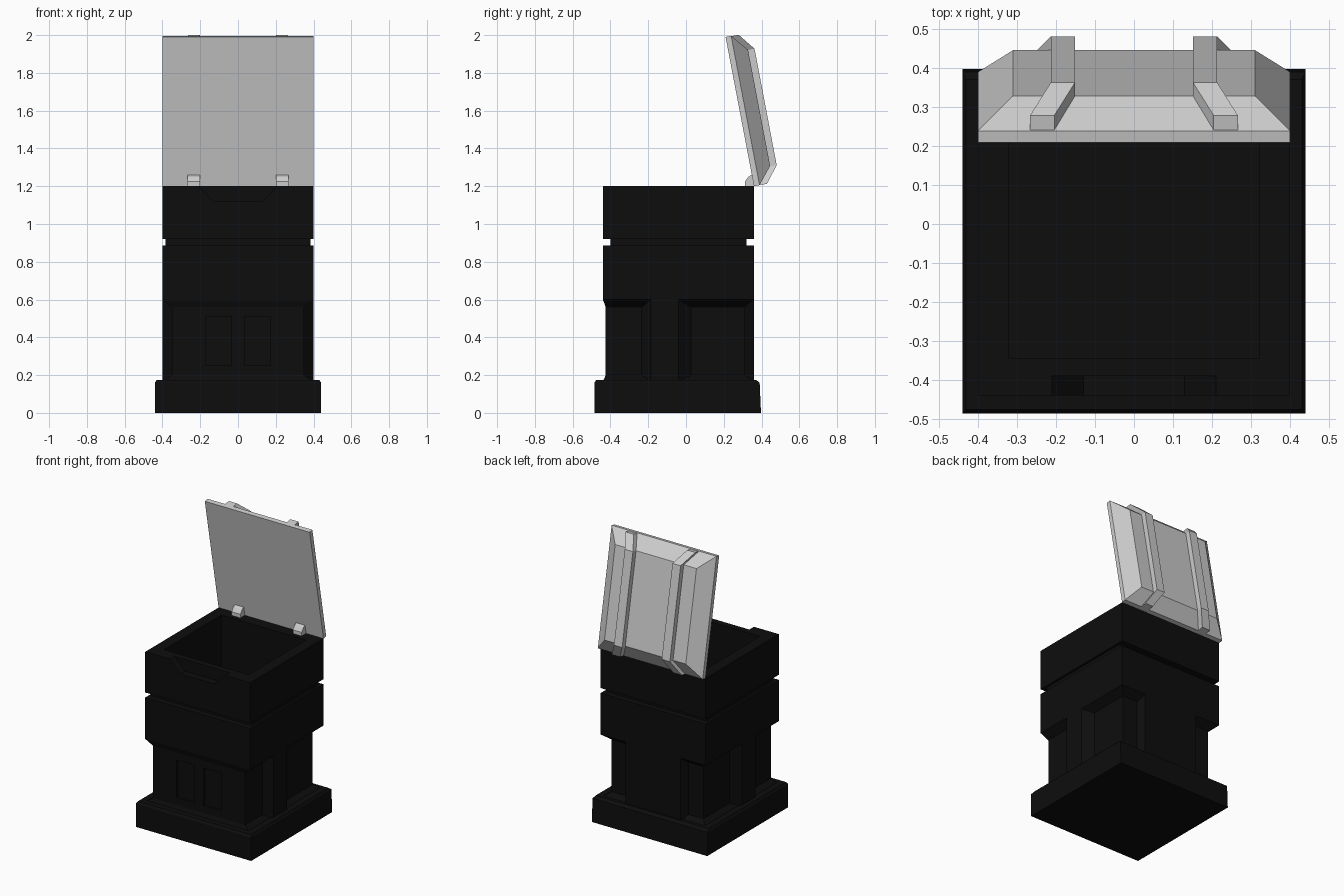
import bpy, bmesh
from mathutils import Vector

if "Cube" in bpy.data.objects:
    bpy.data.objects.remove(bpy.data.objects["Cube"])

black = bpy.data.materials.new("black")
black.diffuse_color = (0.004, 0.004, 0.004, 1)
black.use_nodes = True
black.node_tree.nodes["Principled BSDF"].inputs["Base Color"].default_value = black.diffuse_color


def finish(name, bm, mat=None):
    bmesh.ops.recalc_face_normals(bm, faces=bm.faces)
    me = bpy.data.meshes.new(name)
    bm.to_mesh(me)
    bm.free()
    ob = bpy.data.objects.new(name, me)
    bpy.context.collection.objects.link(ob)
    if mat:
        me.materials.append(mat)
    return ob


def skin(bm, rings):
    """Join equal-length point rings into a closed, capped shell."""
    vs = [[bm.verts.new(p) for p in r] for r in rings]
    n = len(vs[0])
    for a, b in zip(vs, vs[1:]):
        for i in range(n):
            bm.faces.new((a[i], a[(i + 1) % n], b[(i + 1) % n], b[i]))
    bm.faces.new(vs[0])
    bm.faces.new(vs[-1])


def rect(x, y0, y1, z):
    return [(-x, y0, z), (x, y0, z), (x, y1, z), (-x, y1, z)]


def loft(name, levels, mat=None):
    bm = bmesh.new()
    skin(bm, [rect(*lv) for lv in levels])
    return finish(name, bm, mat)


# Plinth, slightly flared at the back
loft("base", [(0.44, -0.485, 0.397, 0), (0.44, -0.485, 0.39, 0.16),
              (0.43, -0.475, 0.37, 0.175)], black)

# Main body: recessed lower part, groove, rim and open cavity in one shell
body = loft("body", [
    (0.40, -0.44, 0.36, 0.165), (0.35, -0.425, 0.31, 0.20),
    (0.35, -0.425, 0.31, 0.56), (0.40, -0.44, 0.36, 0.60),
    (0.40, -0.44, 0.36, 0.885), (0.383, -0.40, 0.32, 0.885),
    (0.383, -0.40, 0.32, 0.92), (0.40, -0.44, 0.36, 0.92),
    (0.40, -0.44, 0.36, 1.20), (0.322, -0.345, 0.28, 1.20),
    (0.322, -0.345, 0.28, 0.60)], black)

# Hand recess in the front rim and two sunken panels below
bm = bmesh.new()
hand = [(-0.21, 1.2), (-0.13, 1.12), (0.13, 1.12), (0.21, 1.2), (0.21, 1.25), (-0.21, 1.25)]
skin(bm, [[(x, y, z) for x, z in hand] for y in (-0.5, -0.39)])
for s in (-1, 1):
    panel = [(0.035, 0.25), (0.172, 0.25), (0.172, 0.51), (0.035, 0.51)]
    skin(bm, [[(s * x, y, z) for x, z in panel] for y in (-0.5, -0.41)])
cutter = finish("front_cutter", bm)
cutter.hide_render = True
cutter.hide_viewport = True
cut = body.modifiers.new("cut", 'BOOLEAN')
cut.operation = 'DIFFERENCE'
cut.solver = 'EXACT'
cut.object = cutter

# Pilasters with sloping flanks on the sides and the back
for s, side in ((-1, "left"), (1, "right")):
    bm = bmesh.new()
    plan = [(0.34, -0.245), (0.40, -0.185), (0.40, -0.04), (0.34, 0.04)]
    skin(bm, [[(s * x, y, z) for x, y in plan] for z in (0.17, 0.6)])
    finish(side + "_pilaster", bm, black)
bm = bmesh.new()
plan = [(-0.24, 0.30), (0.24, 0.30), (0.21, 0.36), (-0.21, 0.36)]
skin(bm, [[(x, y, z) for x, y in plan] for z in (0.17, 0.6)])
finish("back_pilaster", bm, black)

# Open lid: u runs up the lid from the hinge, n points outward
U, N = Vector((0, -0.187, 0.982)), Vector((0, 0.982, 0.187))
HINGE = Vector((0, 0.36, 1.20))


def lid_pt(x, u, n):
    return HINGE + Vector((x, 0, 0)) + U * u + N * n


def lid_rect(x, u0, u1, n):
    return [lid_pt(a, b, n) for a, b in ((-x, u0), (x, u0), (x, u1), (-x, u1))]


bm = bmesh.new()
skin(bm, [lid_rect(0.40, 0, 0.805, 0), lid_rect(0.40, 0, 0.805, 0.03),
          lid_rect(0.31, 0.09, 0.715, 0.104)])
finish("lid", bm)

# Straps bending outward at both ends, plus hinge tabs
for s, side in ((-1, "left"), (1, "right")):
    bm = bmesh.new()
    path = [(0.235, 0.0, 0.005, 0.07), (0.182, 0.087, 0.06, 0.139),
            (0.182, 0.715, 0.06, 0.139), (0.235, 0.803, 0.005, 0.07)]
    skin(bm, [[lid_pt(s * (x + dx), u, n) for dx, n in
               ((-0.031, lo), (0.031, lo), (0.031, hi), (-0.031, hi))]
              for x, u, lo, hi in path])
    finish(side + "_strap", bm)
    bm = bmesh.new()
    tab = [(0.312, 1.20), (0.312, 1.225), (0.33, 1.25), (0.352, 1.262), (0.365, 1.20)]
    skin(bm, [[(s * x, y, z) for y, z in tab] for x in (0.20, 0.267)])
    finish(side + "_hinge_tab", bm)
